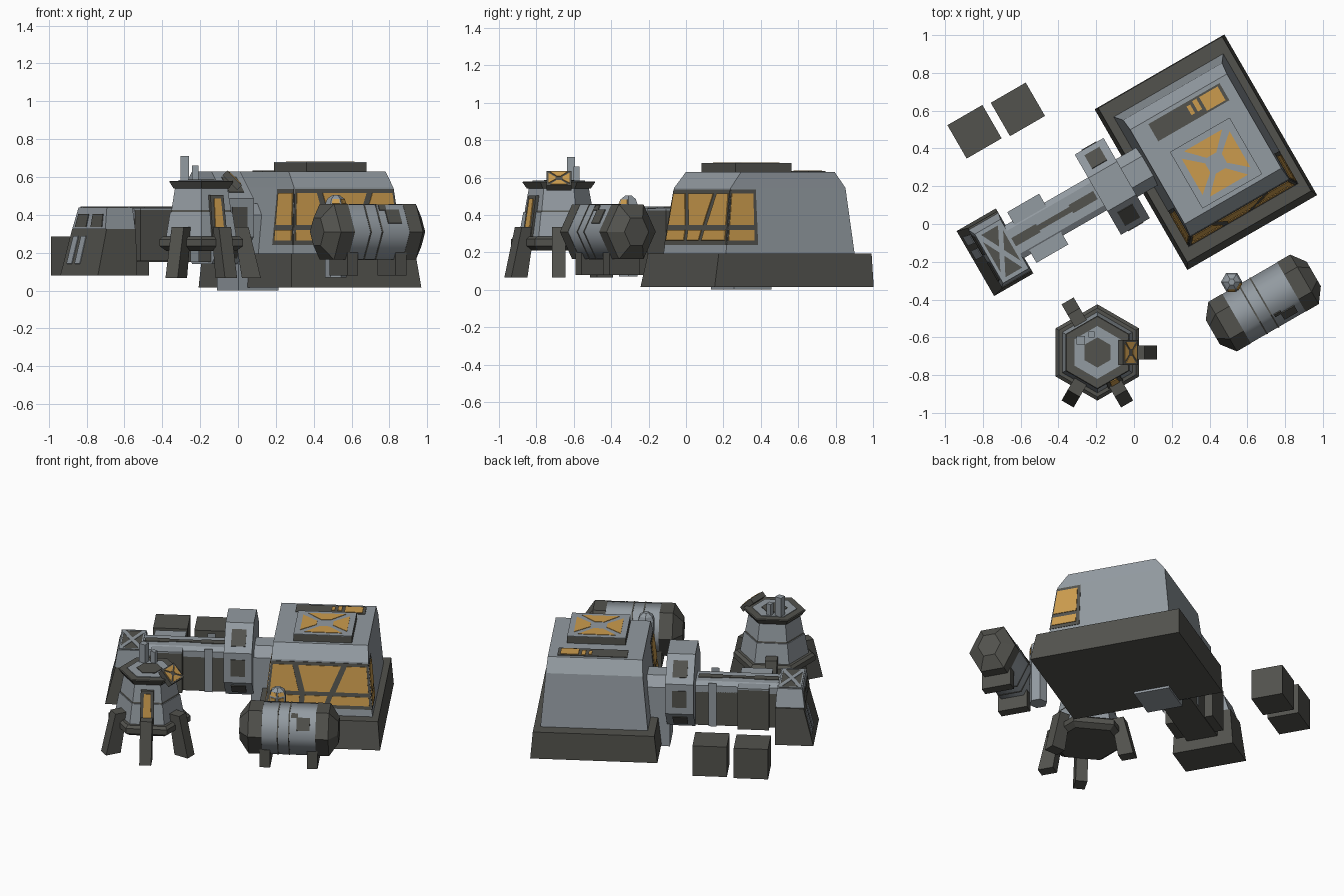
import bpy, bmesh, math
from mathutils import Matrix, Vector

if "Cube" in bpy.data.objects:
    bpy.data.objects.remove(bpy.data.objects["Cube"])

def material(name, rgb):
    m = bpy.data.materials.new(name)
    m.diffuse_color = (*rgb, 1)
    m.use_nodes = True
    m.node_tree.nodes["Principled BSDF"].inputs["Base Color"].default_value = m.diffuse_color
    return m

LIGHT = material("light_grey", (0.29, 0.325, 0.355))
DARK = material("dark_grey", (0.085, 0.085, 0.075))
ORANGE = material("orange", (0.60, 0.33, 0.075))

SITE = Matrix.Rotation(math.radians(30), 4, 'Z')      # whole base is turned 30 degrees

def loft(name, rings, mat, M=SITE, smooth=False):
    """Closed solid through rings of equal point count."""
    bm = bmesh.new()
    loops = [[bm.verts.new(M @ Vector(p)) for p in r] for r in rings]
    n = len(rings[0])
    for a, b in zip(loops, loops[1:]):
        for i in range(n):
            f = bm.faces.new((a[i], a[(i + 1) % n], b[(i + 1) % n], b[i]))
            f.smooth = smooth
    bm.faces.new(loops[0][::-1])
    bm.faces.new(loops[-1])
    bmesh.ops.recalc_face_normals(bm, faces=bm.faces)
    me = bpy.data.meshes.new(name)
    bm.to_mesh(me)
    bm.free()
    me.materials.append(mat)
    ob = bpy.data.objects.new(name, me)
    bpy.context.collection.objects.link(ob)
    return ob

def rect(u0, u1, v0, v1, z):
    return [(u0, v0, z), (u1, v0, z), (u1, v1, z), (u0, v1, z)]

def box(name, u0, u1, v0, v1, z0, z1, mat, M=SITE):
    return loft(name, [rect(u0, u1, v0, v1, z0), rect(u0, u1, v0, v1, z1)], mat, M)

def panel(name, quad, polys, mat, h=0.004, M=SITE):
    """Thin plates on a quad (A,B,C,D counter-clockwise from outside)."""
    A, B, C, D = map(Vector, quad)
    nrm = (B - A).cross(D - A).normalized()
    for i, poly in enumerate(polys):
        pts = [A.lerp(B, s).lerp(D.lerp(C, s), t) for s, t in poly]
        loft(f"{name}_{i + 1}", [[p - nrm * 0.001 for p in pts], [p + nrm * h for p in pts]], mat, M)

def sq(s0, t0, s1, t1):
    return [(s0, t0), (s1, t0), (s1, t1), (s0, t1)]

FULL = [sq(0, 0, 1, 1)]

def side_triangles(e, w):
    """Four plates along the sides of a square, leaving a diagonal cross."""
    base = [(e + w, e), (1 - e - w, e), (.58, .36), (.42, .36)]
    out = []
    for k in range(4):
        out.append(base)
        base = [(1 - t, s) for s, t in base]
    return out

def cross(w):
    return [[(0, 0), (w, 0), (1, 1 - w), (1, 1), (1 - w, 1), (0, w)],
            [(1, 0), (1, w), (w, 1), (0, 1), (0, 1 - w), (1 - w, 0)]]

# ---- main building
loft("building_plinth", [rect(.123, .916, -.352, .63, .015), rect(.143, .900, -.317, .626, .195)], DARK)
loft("building_hull", [rect(.19, .86, -.25, .545, .19), rect(.225, .83, -.203, .505, .545),
                       rect(.232, .823, -.134, .442, .63)], LIGHT)
front = [(.195, -.243, .24), (.855, -.243, .24), (.829, -.204, .535), (.226, -.204, .535)]
left = [(.195, -.03, .24), (.195, -.243, .24), (.226, -.204, .535), (.226, -.03, .535)]
right = [(.855, -.243, .24), (.855, -.05, .24), (.829, -.05, .535), (.829, -.204, .535)]
panes = [[(.02, .36), (.30, .36), (.22, .93), (.02, .93)], [(.36, .36), (.60, .36), (.72, .93), (.28, .93)],
         [(.66, .36), (.98, .36), (.98, .93), (.78, .93)], sq(.02, .08, .31, .27),
         [(.36, .08), (.55, .08), (.58, .27), (.36, .27)], [(.60, .08), (.98, .08), (.98, .27), (.63, .27)]]
for nm, q, pn in (("front", front, panes),
                  ("left", left, [sq(.1, .08, .96, .27), sq(.1, .36, .96, .93)]),
                  ("right", right, [sq(.04, .08, .88, .27), sq(.04, .36, .88, .93)])):
    panel(f"window_frame_{nm}", q, FULL, DARK, .004)
    panel(f"window_pane_{nm}", q, pn, ORANGE, .008)

# roof hatch and roof instrument strip
box("roof_hatch", .355, .72, -.11, .235, .625, .675, DARK)
hatch = rect(.355, .72, -.11, .235, .675)
panel("roof_hatch_top", hatch, FULL, LIGHT, .003)
panel("roof_hatch_mark", hatch, side_triangles(.1, .08), ORANGE, .006)
strip = rect(.33, .765, .315, .42, .63)
panel("roof_strip", strip, FULL, DARK, .004)
panel("roof_strip_light", strip, [sq(.70, .1, .96, .9), sq(.60, .3, .66, .9), sq(.51, .3, .56, .8)], ORANGE, .008)

# ---- tunnel and octagonal ring
loft("tunnel", [[(u, .23 + dv, z) for dv, z in
                 ((-.115, 0), (.115, 0), (.115, .40), (.06, .46), (-.06, .46), (-.115, .40))]
                for u in (.07, .315)], LIGHT)

def octagon(u, R):
    return [(u, .23 + R * math.cos(a), .385 + R * math.sin(a))
            for a in (math.radians(22.5 + 45 * k) for k in range(8))]
ra = .245 / math.cos(math.pi / 8)
loft("ring", [octagon(-.088, ra), octagon(.088, ra)], LIGHT)
lo, hi = octagon(-.088, ra), octagon(.088, ra)
for k in (0, 2, 3, 4, 6, 7):
    j = (k + 1) % 8
    panel(f"ring_patch_{k}", [lo[k], hi[k], hi[j], lo[j]][::-1], [sq(.24, .22, .76, .78)], DARK, .004)

# ---- corridor
box("corridor_body", -.60, -.08, .135, .335, .15, .38, DARK)
loft("corridor_top", [rect(-.60, -.08, .135, .335, .375), rect(-.60, -.08, .135, .335, .42),
                      rect(-.60, -.08, .165, .305, .44)], LIGHT)
panel("corridor_stripe", rect(-.60, -.10, .21, .26, .44), [sq(0, 0, .3, 1), sq(.3, .2, .7, .8), sq(.7, 0, 1, 1)], DARK)
for side, v0, v1 in (("front", .08, .16), ("back", .31, .39)):
    box(f"corridor_locker_{side}", -.55, -.355, v0, v1, .155, .425, DARK)
    box(f"corridor_locker_lid_{side}", -.55, -.355, v0, v1, .425, .435, LIGHT)
    box(f"corridor_rib_{side}", -.22, -.17, v0 + .04, v1 - .04, .15, .445, LIGHT)

# ---- end block
loft("airlock_base", [rect(-.832, -.592, .04, .437, .08), rect(-.77, -.592, .055, .42, .325)], DARK)
loft("airlock_top", [rect(-.775, -.592, .06, .41, .325), rect(-.757, -.600, .075, .375, .438)], LIGHT)
roof = rect(-.750, -.607, .085, .365, .438)
panel("airlock_roof", roof, FULL, DARK, .003)
panel("airlock_roof_frame", roof, cross(.1) + [sq(0, 0, .07, 1), sq(.93, 0, 1, 1), sq(0, 0, 1, .04),
                                                sq(0, .96, 1, 1)], LIGHT, .006)
panel("airlock_stripe", [(-.832, .437, .08), (-.832, .04, .08), (-.77, .055, .325), (-.77, .42, .325)],
      [sq(.10, .25, .24, .85), sq(.32, .25, .46, .85)], LIGHT)
panel("airlock_window", [(-.775, .41, .325), (-.775, .06, .325), (-.757, .075, .438), (-.757, .375, .438)],
      [sq(.08, .1, .42, .7), sq(.56, .1, .9, .7)], DARK)

# ---- crates
for i, (u, v) in enumerate(((-.487, .845), (-.229, .833))):
    box(f"crate_{i + 1}", u - .107, u + .107, v - .102, v + .102, .08, .285, DARK)

# ---- storage tank
def tank_ring(u, r):
    return [(u, -.705 + r * .15 * math.cos(k * math.pi / 3),
             .31 + r * .168 * math.sin(k * math.pi / 3)) for k in range(6)]
loft("tank_body", [tank_ring(.215, 1), tank_ring(.56, 1)], LIGHT, smooth=True)
loft("tank_cap_left", [tank_ring(.075, .5), tank_ring(.135, 1.01), tank_ring(.22, 1.01)], DARK)
loft("tank_cap_right", [tank_ring(.555, 1.01), tank_ring(.635, 1.01), tank_ring(.692, .5)], DARK)
for i, u in enumerate((.315, .385)):
    loft(f"tank_band_{i + 1}", [tank_ring(u, 1.02), tank_ring(u + .008, 1.02)], DARK)
a, b = tank_ring(.215, 1), tank_ring(.56, 1)
panel("tank_patch", [a[3], b[3], b[2], a[2]], [sq(.64, .3, .88, .8), sq(.54, .78, .66, .96)], DARK, .006)
for i, u in enumerate((.205, .50)):
    box(f"tank_saddle_{i + 1}", u, u + .065, -.80, -.61, .08, .20, DARK)

# domed valve column behind the tank
def hex_ring(r, z, cx=0, cy=0):
    return [(cx + r * math.cos(t), cy + r * math.sin(t), z)
            for t in (math.radians(30 + 60 * k) for k in range(6))]
dome = [hex_ring(r, z, .294, -.525) for r, z in ((.057, .07), (.057, .455), (.045, .485), (.018, .505))]
loft("valve_column", dome, LIGHT)
for k in (3, 4):
    panel(f"valve_light_{k}", [dome[1][k], dome[1][k + 1], dome[2][k + 1], dome[2][k]], [sq(.12, .1, .88, .9)], ORANGE)
    panel(f"valve_side_light_{k}", [dome[0][k], dome[0][k + 1], dome[1][k + 1], dome[1][k]],
          [sq(.2, .9, .8, .98)], ORANGE)

# ---- control tower
TOWER = Matrix.Translation((-.194, -.68, 0))

def turned(deg):
    return TOWER @ Matrix.Rotation(math.radians(deg), 4, 'Z')

def tower_part(name, profile, mat):
    loft(name, [hex_ring(r, z) for r, z in profile], mat, TOWER)

tower_part("tower_skirt", ((.215, .21), (.255, .235), (.255, .27), (.235, .285)), DARK)
tower_part("tower_lower", ((.215, .28), (.19, .415)), LIGHT)
tower_part("tower_seam", ((.185, .41), (.178, .43)), DARK)
tower_part("tower_upper", ((.182, .425), (.16, .545)), LIGHT)
tower_part("tower_deck", ((.17, .54), (.195, .575), (.19, .58)), DARK)
tower_part("tower_deck_floor", ((.14, .575), (.14, .584)), LIGHT)
tower_part("tower_deck_hatch", ((.08, .58), (.08, .588)), DARK)
for i, ang in enumerate((0, -60, -120, 120)):
    loft(f"tower_leg_{i + 1}", [rect(.215, .315, -.037, .037, .065), rect(.17, .25, -.037, .037, .335)], DARK, turned(ang))

# tall tower window
M = turned(-60)
loft("tower_window_bay", [rect(.1, .200, -.045, .045, .27), rect(.1, .165, -.04, .04, .505)], DARK, M)
panel("tower_window", [(.200, -.045, .27), (.200, .045, .27), (.165, .04, .505), (.165, -.04, .505)],
      [[(.2, .08), (.8, .08), (.75, .92), (.25, .92)]], ORANGE, .005, M)

# tilted beacon panel and masts
M = TOWER @ Matrix.Translation((.172, 0, .592)) @ Matrix.Rotation(math.radians(45), 4, 'Y')
box("beacon", -.055, .055, -.067, .067, -.03, .005, DARK, M)
panel("beacon_light", rect(-.055, .055, -.067, .067, .005), side_triangles(.08, .08), ORANGE, .004, M)
for i, (x, y, w, z) in enumerate(((-.088, .065, .022, .71), (-.032, .095, .016, .66))):
    box(f"mast_{i + 1}", x - w, x + w, y - w, y + w, .575, z, LIGHT, TOWER)
